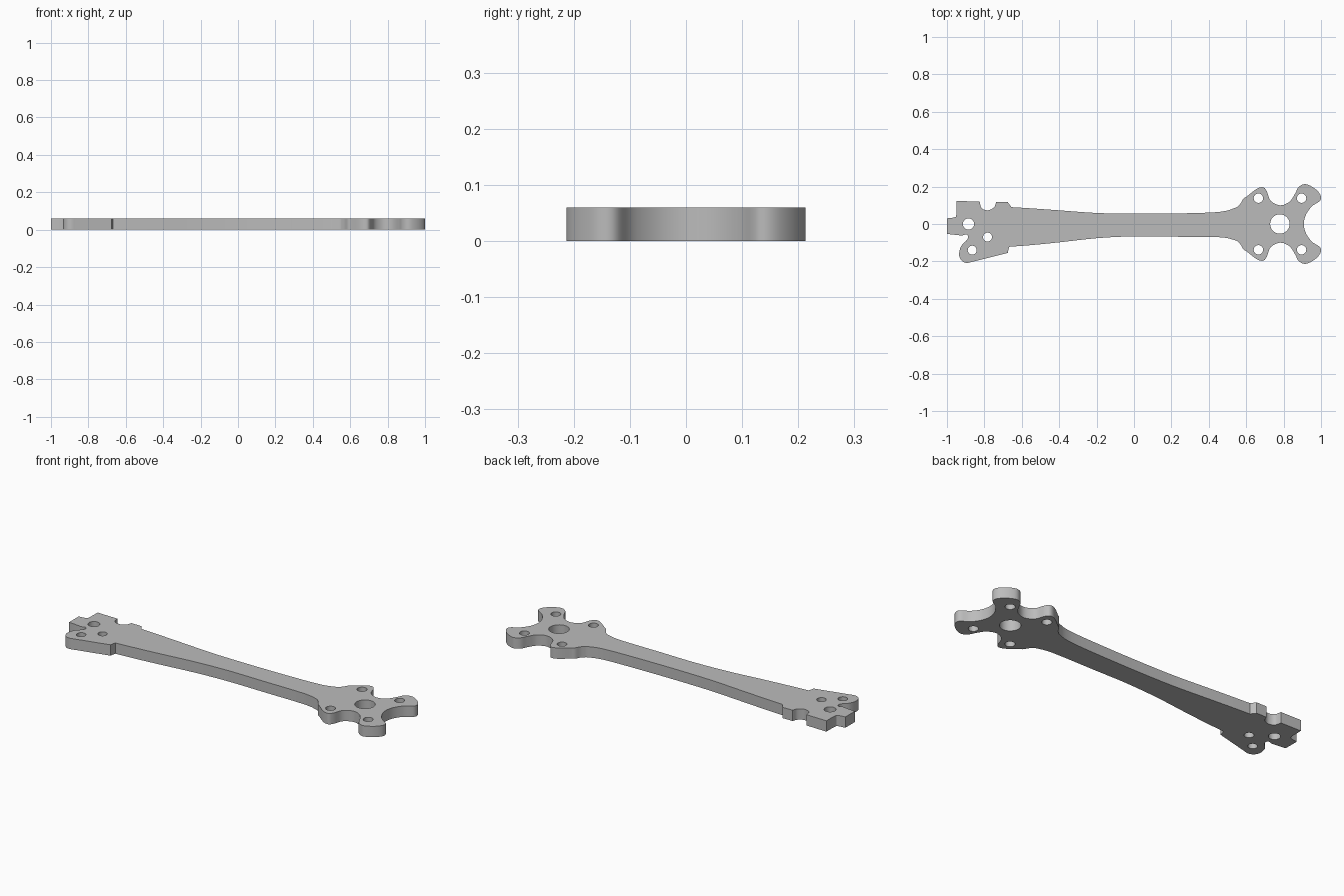
import bpy
import bmesh
from math import cos, sin, tau, radians
from mathutils import Vector

THICKNESS = 0.06

default_cube = bpy.data.objects.get("Cube")
if default_cube:
    bpy.data.objects.remove(default_cube, do_unlink=True)

# Single grey finish
grey = bpy.data.materials.new("plain grey")
grey.use_nodes = True
grey_colour = (0.5, 0.5, 0.5, 1.0)
grey.diffuse_color = grey_colour
grey.node_tree.nodes["Principled BSDF"].inputs["Base Color"].default_value = grey_colour


def smooth_run(points, steps=5):
    """Catmull-Rom curve through the points, without the last one."""
    if len(points) == 2:
        return [Vector(points[0])]
    p = [Vector(q) for q in points]
    p = [2 * p[0] - p[1]] + p + [2 * p[-1] - p[-2]]
    result = []
    for a, b, c, d in zip(p, p[1:], p[2:], p[3:]):
        for i in range(steps):
            t = i / steps
            result.append(0.5 * (2 * b + (c - a) * t
                                 + (2 * a - 5 * b + 4 * c - d) * t ** 2
                                 + (3 * b - a - 3 * c + d) * t ** 3))
    return result


def mirrored(points):
    return [(x, -y) for x, y in reversed(points)]


def circle(x, y, radius, sides=32):
    return [Vector((x + radius * cos(tau * i / sides), y + radius * sin(tau * i / sides)))
            for i in range(sides)]


def add_loop(bm, points):
    verts = [bm.verts.new((p.x, p.y, 0)) for p in points]
    return [bm.edges.new((a, b)) for a, b in zip(verts, verts[1:] + verts[:1])]


# Four-lobed motor mount: upper half, from the arm to the tip
mount_neck = [(0.55, 0.09), (0.57, 0.11), (0.585, 0.135), (0.6, 0.145)]
mount_lobes = [(0.6, 0.145), (0.655, 0.187), (0.69, 0.196), (0.71, 0.175), (0.73, 0.125),
               (0.78, 0.1), (0.83, 0.118), (0.86, 0.16), (0.88, 0.197), (0.915, 0.213),
               (0.96, 0.193), (0.992, 0.158), (0.992, 0.125), (0.95, 0.095),
               (0.919, 0.05), (0.908, 0)]
# Long tapering arm edges
arm_top = [(-0.655, 0.09), (-0.54, 0.083), (-0.4, 0.073), (-0.2, 0.059), (0, 0.055),
           (0.2, 0.056), (0.4, 0.061), (0.49, 0.07), (0.55, 0.09)]
arm_bottom = [(0.55, -0.09), (0.49, -0.074), (0.4, -0.069), (0.2, -0.068), (0, -0.066),
              (-0.2, -0.076), (-0.4, -0.098), (-0.54, -0.112), (-0.668, -0.122)]
# Root: stepped tab above, rounded foot and narrow slot below
tab_corner = [(-1, 0.03), (-0.96, 0.036), (-0.95, 0.05), (-0.948, 0.123)]
tab_notch = [(-0.825, 0.12), (-0.815, 0.085), (-0.78, 0.073), (-0.748, 0.09), (-0.737, 0.117)]
foot = [(-0.86, -0.201), (-0.895, -0.208), (-0.922, -0.195), (-0.935, -0.165),
        (-0.925, -0.12), (-0.893, -0.085), (-0.888, -0.065), (-0.898, -0.056), (-0.92, -0.062)]

runs = [
    tab_corner,
    [tab_corner[-1], tab_notch[0]],
    tab_notch,
    [tab_notch[-1], (-0.675, 0.117)],
    [(-0.675, 0.117), arm_top[0]],
    arm_top,
    mount_neck,
    mount_lobes + mirrored(mount_lobes)[1:],
    mirrored(mount_neck),
    arm_bottom,
    [arm_bottom[-1], (-0.675, -0.155)],
    [(-0.675, -0.155), foot[0]],
    foot,
    [foot[-1], (-1, -0.053)],
    [(-1, -0.053), tab_corner[0]],
]
outline = [p for run in runs for p in smooth_run(run)]
tip = max(p.x for p in outline)
for p in outline:
    if p.x > 0.9:
        p.x += (1 - tip) * (p.x - 0.9) / (tip - 0.9)

# Bolt holes and the central shaft opening
holes = [circle(0.78, 0, 0.052), circle(-0.885, 0, 0.03),
         circle(-0.783, -0.07, 0.024), circle(-0.865, -0.14, 0.024)]
holes += [circle(x, y, 0.025) for x in (0.665, 0.896) for y in (-0.138, 0.138)]

# Fill the flat plate with its holes and raise it to thickness
bm = bmesh.new()
edges = [e for loop in [outline] + holes for e in add_loop(bm, loop)]
bmesh.ops.triangle_fill(bm, edges=edges, use_beauty=True, use_dissolve=False, normal=(0, 0, 1))
raised = bmesh.ops.extrude_face_region(bm, geom=bm.faces[:], use_keep_orig=True)
top_verts = [g for g in raised["geom"] if isinstance(g, bmesh.types.BMVert)]
bmesh.ops.translate(bm, verts=top_verts, vec=(0, 0, THICKNESS))
bmesh.ops.recalc_face_normals(bm, faces=bm.faces[:])

mesh = bpy.data.meshes.new("arm_plate")
bm.to_mesh(mesh)
bm.free()
mesh.materials.append(grey)
arm_plate = bpy.data.objects.new("arm_plate", mesh)
bpy.context.collection.objects.link(arm_plate)
bpy.ops.object.select_all(action="DESELECT")
arm_plate.select_set(True)
bpy.context.view_layer.objects.active = arm_plate
bpy.ops.object.shade_smooth_by_angle(angle=radians(30))
